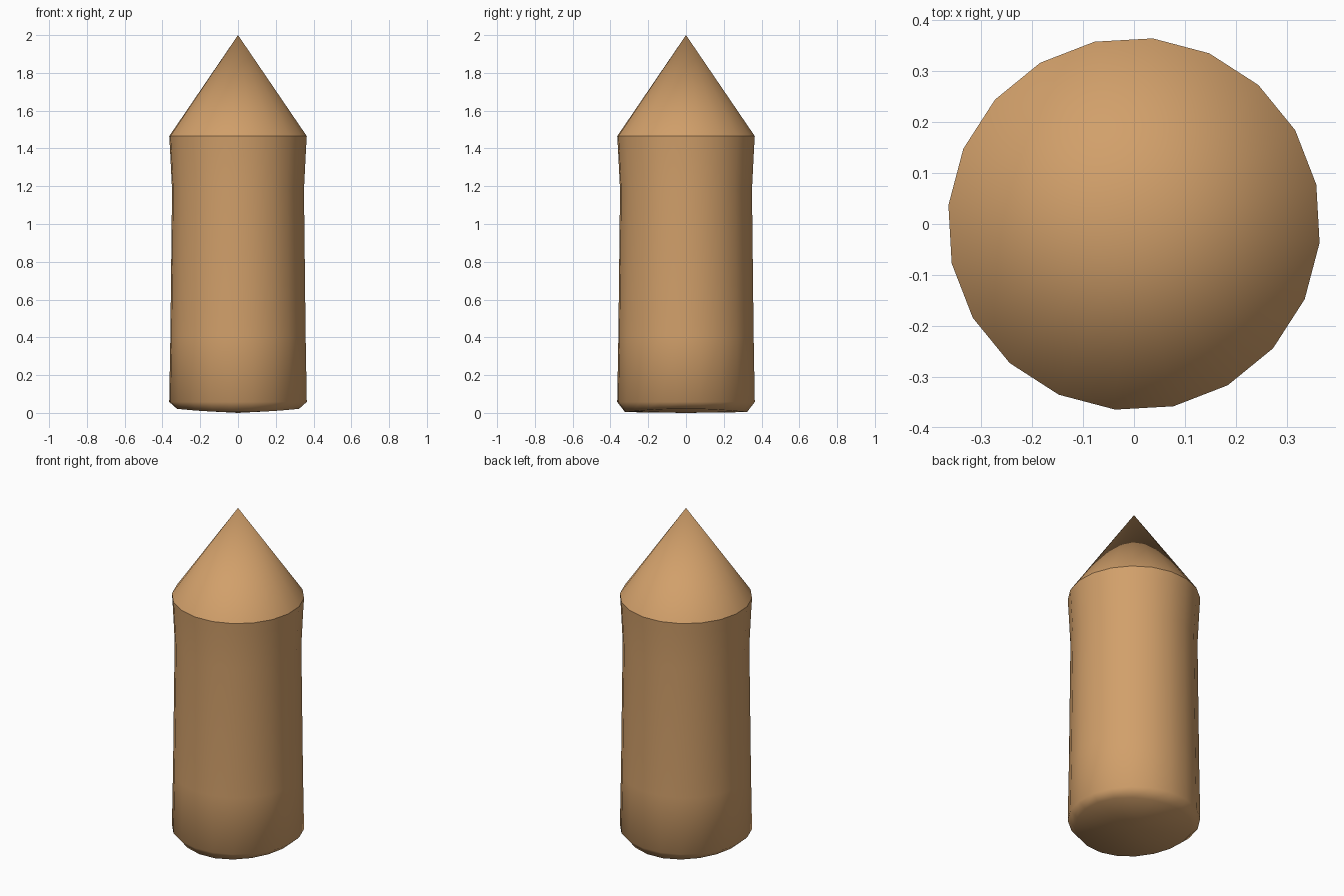
import bpy, bmesh, math

if "Cube" in bpy.data.objects:
    bpy.data.objects.remove(bpy.data.objects["Cube"])

SIDES = 20
OFFSET = math.radians(12.2)

# outline of the post from the foot up: (radius, height)
PROFILE = [(0.325, 0.004), (0.366, 0.058), (0.36, 0.4), (0.351, 1.18),
           (0.362, 1.40), (0.366, 1.465)]
SHOULDER = len(PROFILE) - 1

bm = bmesh.new()
rings = []
for i, (r, z) in enumerate(PROFILE):
    ring = []
    for k in range(SIDES):
        a = OFFSET + 2 * math.pi * k / SIDES
        x, y = r * math.cos(a), r * math.sin(a)
        # the foot curves up slightly towards its left and right ends
        lift = 0.018 * (x / r) ** 2 if i == 0 else 0
        ring.append(bm.verts.new((x, y, z + lift)))
    rings.append(ring)

# shaft walls
for lower, upper in zip(rings, rings[1:]):
    for k in range(SIDES):
        n = (k + 1) % SIDES
        bm.faces.new((lower[k], lower[n], upper[n], upper[k]))

# pointed tip and closed foot
tip = bm.verts.new((0, 0, 2.0))
foot = bm.verts.new((0, 0, 0))
for k in range(SIDES):
    n = (k + 1) % SIDES
    bm.faces.new((rings[-1][k], rings[-1][n], tip))
    bm.faces.new((rings[0][n], rings[0][k], foot))

# smooth shading with a crisp shoulder under the tip
for f in bm.faces:
    f.smooth = True
for k in range(SIDES):
    e = bm.edges.get((rings[SHOULDER][k], rings[SHOULDER][(k + 1) % SIDES]))
    e.smooth = False

mesh = bpy.data.meshes.new("pointed_post")
bm.to_mesh(mesh)
bm.free()

wood = bpy.data.materials.new("light_wood")
wood.diffuse_color = (0.64, 0.35, 0.145, 1)
wood.use_nodes = True
wood.node_tree.nodes["Principled BSDF"].inputs["Base Color"].default_value = wood.diffuse_color
mesh.materials.append(wood)

post = bpy.data.objects.new("pointed_post", mesh)
bpy.context.collection.objects.link(post)
